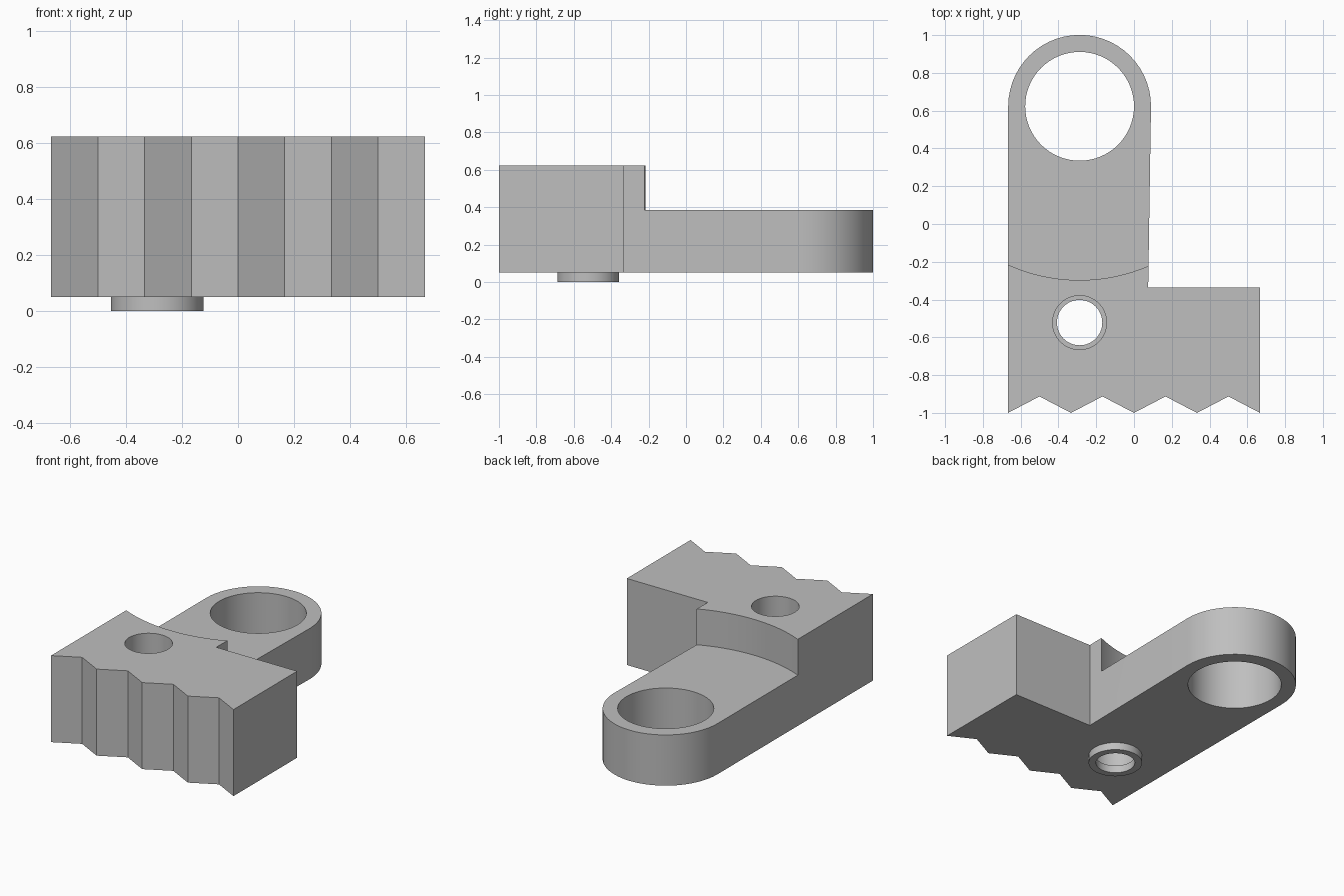
import bpy
import bmesh
from math import cos, sin, pi, radians, sqrt

if "Cube" in bpy.data.objects:
    bpy.data.objects.remove(bpy.data.objects["Cube"], do_unlink=True)

# Main dimensions
HALF = 0.667
BASE, ARM_TOP, TOP = 0.05, 0.385, 0.622
EYE = (-0.288, 0.623)
PIN = (-0.288, -0.522)
EYE_OUTER, STEP_RADIUS = 0.378, 0.92

grey = bpy.data.materials.new("plain grey")
grey.use_nodes = True
colour = (0.52, 0.52, 0.52, 1)
grey.diffuse_color = colour
grey.node_tree.nodes["Principled BSDF"].inputs["Base Color"].default_value = colour


def prism(name, points, low, high):
    """Extrude a counter-clockwise outline from low to high."""
    bm = bmesh.new()
    face = bm.faces.new([bm.verts.new((x, y, low)) for x, y in points])
    moved = bmesh.ops.extrude_face_region(bm, geom=[face])["geom"]
    for v in moved:
        if isinstance(v, bmesh.types.BMVert):
            v.co.z = high
    bmesh.ops.recalc_face_normals(bm, faces=bm.faces)
    mesh = bpy.data.meshes.new(name)
    bm.to_mesh(mesh)
    bm.free()
    mesh.materials.append(grey)
    obj = bpy.data.objects.new(name, mesh)
    bpy.context.scene.collection.objects.link(obj)
    return obj


def arc(centre, radius, start, end, steps):
    angles = [start + (end - start) * i / steps for i in range(steps + 1)]
    return [(centre[0] + radius * cos(a), centre[1] + radius * sin(a)) for a in angles]


def disc(name, centre, radius, low, high, sides=64):
    return prism(name, arc(centre, radius, 0, 2 * pi, sides)[:-1], low, high)


def combine(target, tool, operation):
    """Apply a boolean and discard the tool."""
    tool.hide_render = True
    mod = target.modifiers.new(operation, "BOOLEAN")
    mod.operation, mod.solver, mod.object = operation, "EXACT", tool
    bpy.context.view_layer.objects.active = target
    bpy.ops.object.modifier_apply(modifier=mod.name)
    bpy.data.objects.remove(tool, do_unlink=True)


# Body outline: toothed front edge, square shoulder, rounded arm end
teeth = [(-HALF + i * HALF / 4, -0.913 if i % 2 else -1) for i in range(9)]
outline = teeth + [(HALF, -0.335), (0.075, -0.335)] + arc(EYE, EYE_OUTER, 0, pi, 28)
body = prism("bracket_body", outline, BASE, TOP)

# Lowered arm behind a curved step
step = arc(EYE, STEP_RADIUS, radians(235), radians(305), 28)
combine(body, prism("step_cutter", step + [(1, 1.2), (-1, 1.2)], ARM_TOP, 1), "DIFFERENCE")

# Large eye through the arm
combine(body, disc("eye_cutter", EYE, 0.288, -1, 1), "DIFFERENCE")

# Round foot with a narrow bore, and the wider hole above it
combine(body, disc("foot", PIN, 0.165, 0, 0.3), "UNION")
combine(body, disc("bore_cutter", PIN, 0.12, -1, 1), "DIFFERENCE")
combine(body, disc("hole_cutter", PIN, 0.143, BASE, 1), "DIFFERENCE")

# Smooth curved walls, keep corners sharp
bpy.ops.object.select_all(action="DESELECT")
body.select_set(True)
bpy.context.view_layer.objects.active = body
bpy.ops.object.shade_smooth_by_angle(angle=radians(25))
